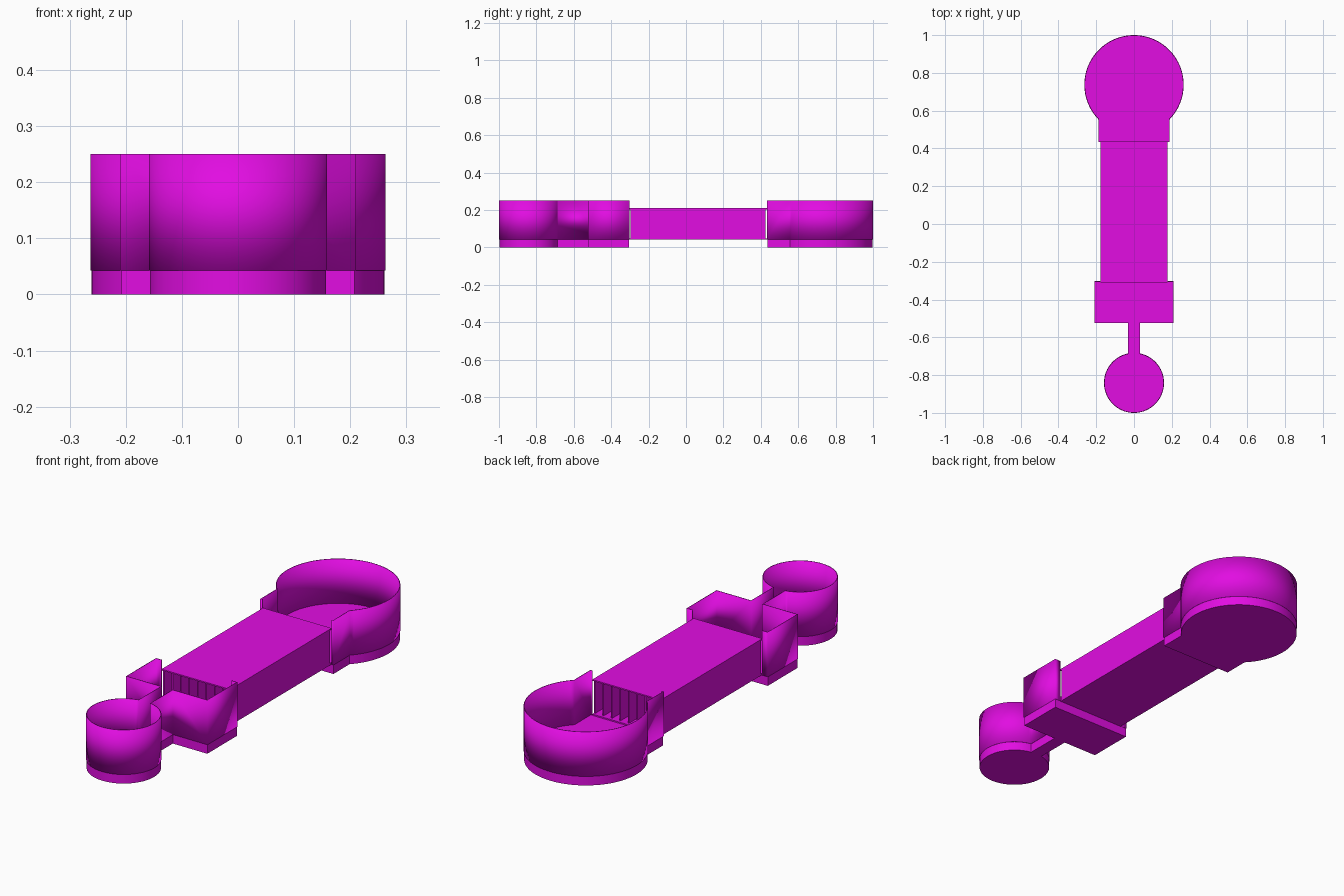
import bpy, bmesh, math

if "Cube" in bpy.data.objects:
    bpy.data.objects.remove(bpy.data.objects["Cube"])

FLOOR, RIM, ROOF = 0.043, 0.25, 0.21

magenta = bpy.data.materials.new("magenta")
magenta.use_nodes = True
colour = (0.76, 0.004, 0.76, 1)
magenta.diffuse_color = colour
magenta.node_tree.nodes["Principled BSDF"].inputs["Base Color"].default_value = colour


def finish(name, bm):
    bmesh.ops.recalc_face_normals(bm, faces=bm.faces)
    mesh = bpy.data.meshes.new(name)
    bm.to_mesh(mesh)
    bm.free()
    mesh.materials.append(magenta)
    obj = bpy.data.objects.new(name, mesh)
    bpy.context.collection.objects.link(obj)
    return obj


def smooth(obj):
    bpy.ops.object.select_all(action="DESELECT")
    obj.select_set(True)
    bpy.context.view_layer.objects.active = obj
    bpy.ops.object.shade_smooth_by_angle(angle=math.radians(25))


def box(name, x0, x1, y0, y1, z0, z1):
    bm = bmesh.new()
    bmesh.ops.create_cube(bm, size=1)
    for v in bm.verts:
        v.co.x = x1 if v.co.x > 0 else x0
        v.co.y = y1 if v.co.y > 0 else y0
        v.co.z = z1 if v.co.z > 0 else z0
    return finish(name, bm)


def outline(corners, centre, radius, side, steps=36):
    """Right half: corners, then an arc to the tip; mirrored to a full path."""
    neck = corners[-1][0]
    start = math.asin(neck / radius)
    half = list(corners)
    for i in range(steps + 1):
        a = start + (math.pi - start) * i / steps
        half.append((radius * math.sin(a), centre - side * radius * math.cos(a)))
    half[-1] = (0, half[-1][1])
    return half + [(-x, y) for x, y in reversed(half[:-1])]


def chamber(name, path):
    # Solid floor slab
    bm = bmesh.new()
    face = bm.faces.new([bm.verts.new((x, y, 0)) for x, y in path])
    top = bmesh.ops.extrude_face_region(bm, geom=[face])["geom"]
    for v in top:
        if isinstance(v, bmesh.types.BMVert):
            v.co.z = FLOOR
    smooth(finish(name + "_floor", bm))

    # Thin upright wall, open toward the channel block
    bm = bmesh.new()
    low = [bm.verts.new((x, y, FLOOR)) for x, y in path]
    high = [bm.verts.new((x, y, RIM)) for x, y in path]
    for i in range(len(path) - 1):
        bm.faces.new((low[i], low[i + 1], high[i + 1], high[i]))
    wall = finish(name + "_wall", bm)
    solid = wall.modifiers.new("thickness", "SOLIDIFY")
    solid.thickness = 0.004
    solid.offset = 0
    solid.use_even_offset = True
    smooth(wall)


# Small front chamber with its narrow neck and rectangular pocket
chamber("front_chamber", outline(
    [(0.18, -0.305), (0.208, -0.305), (0.208, -0.523), (0.03, -0.523)],
    -0.841, 0.157, -1))

# Large round rear chamber with its wide neck
chamber("rear_chamber", outline(
    [(0.178, 0.435), (0.187, 0.435)], 0.737, 0.261, 1))

# Channel block: floor, roof, side walls and inner fins
HALF = 0.177
box("channel_floor", -HALF, HALF, -0.31, 0.437, FLOOR - 0.001, FLOOR + 0.006)
box("channel_roof", -HALF, HALF, -0.31, 0.437, ROOF - 0.006, ROOF)
FINS = 9
for i in range(FINS):
    x = -HALF + 0.003 + (2 * HALF - 0.006) * i / (FINS - 1)
    name = "channel_side" if i in (0, FINS - 1) else "channel_fin"
    box(name, x - 0.003, x + 0.003, -0.298, 0.424, FLOOR + 0.004, ROOF - 0.004)
